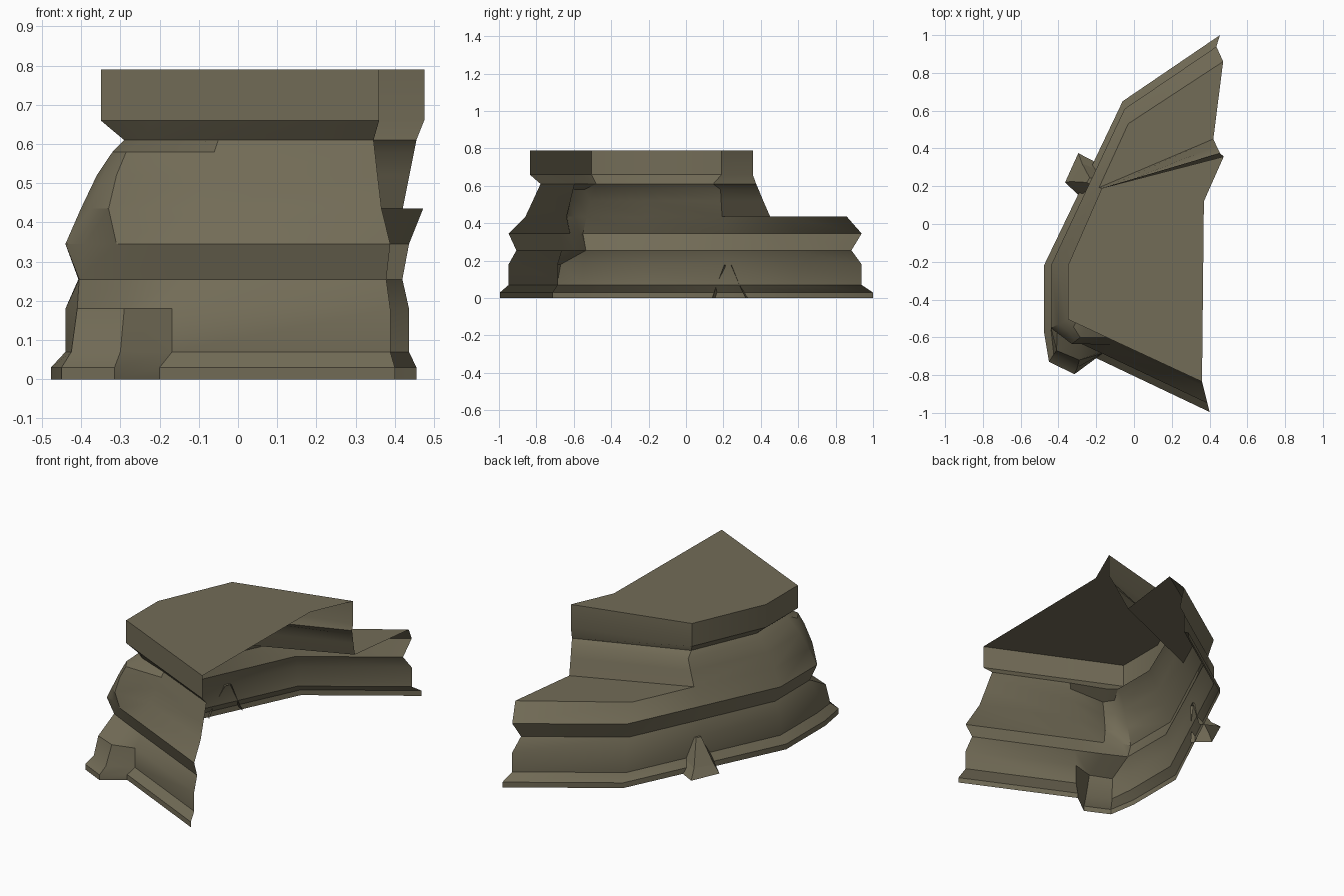
import bpy, bmesh
from math import radians
from mathutils import Vector

if "Cube" in bpy.data.objects:
    bpy.data.objects.remove(bpy.data.objects["Cube"])

stone = bpy.data.materials.new("stone")
stone.diffuse_color = (0.17, 0.15, 0.095, 1)
stone.use_nodes = True
stone.node_tree.nodes["Principled BSDF"].inputs["Base Color"].default_value = stone.diffuse_color


def make(name, polys, smooth=True):
    """Object from a list of polygons given as point lists."""
    bm = bmesh.new()
    for poly in polys:
        bm.faces.new([bm.verts.new(p) for p in poly])
    bmesh.ops.remove_doubles(bm, verts=bm.verts, dist=0.004)
    bmesh.ops.dissolve_degenerate(bm, edges=bm.edges, dist=0.001)
    mesh = bpy.data.meshes.new(name)
    bm.to_mesh(mesh)
    bm.free()
    mesh.materials.append(stone)
    obj = bpy.data.objects.new(name, mesh)
    bpy.context.collection.objects.link(obj)
    if smooth:
        bpy.ops.object.select_all(action='DESELECT')
        obj.select_set(True)
        bpy.context.view_layer.objects.active = obj
        bpy.ops.object.shade_smooth_by_angle(angle=radians(32))
    return obj


def skin(cols):
    """Quads between neighbouring vertical columns, facing outward."""
    out = []
    for a, b in zip(cols, cols[1:]):
        for i in range(min(len(a), len(b)) - 1):
            out.append([b[i], a[i], a[i + 1], b[i + 1]])
    return out


# Moulding profile: heights and how far each row moves from base plan to cap plan
Z = [0, .03, .07, .18, .255, .345, .435, .52, .58, .61, .66, .79]
T = [0, 0, .29, .29, .55, .29, .85, 1.1, 1.27, 1.36, 1, 1]
T_BULGE = T[:6] + [.6, .92, 1.24, 1.47, 1, 1]


def column(base, cap, prof=T, rows=12):
    b, c = Vector(base), Vector(cap)
    return [(*b.lerp(b + (c - b) * t, 1), z) for t, z in zip(prof[:rows], Z)]


def given(pts):
    return [(x, y, z) for (x, y), z in zip(pts, Z)]


front_end = column((.4, -.995), (.36, -.835))
front_mid = column((-.2, -.71), (-.09, -.626))
# Corner buttress columns, stepping back into the wall above
butt_a = given([(-.315, -.795), (-.315, -.795), (-.30, -.76), (-.29, -.72),
                (-.285, -.595), (-.31, -.62), (-.33, -.635), (-.31, -.62),
                (-.285, -.6), (-.24, -.52), (-.22, -.565), (-.22, -.565)])
butt_b = given([(-.45, -.73), (-.45, -.73), (-.425, -.69), (-.41, -.67),
                (-.405, -.535), (-.39, -.565), (-.375, -.6), (-.345, -.57),
                (-.32, -.545), (-.29, -.48), (-.35, -.505), (-.35, -.505)])
left_a = column((-.477, -.57), (-.35, -.505), T_BULGE)
left_b = column((-.477, -.22), (-.35, -.22), T_BULGE)
turn = column((-.27, .21), (-.17, .19))
turn[9] = (-.135, .145, .61)
back_mid = column((-.06, .65), (-.025, .51), rows=7)
back_end = column((.455, 1.0), (.39, .79), rows=7)
back_end[6] = (.472, .86, .435)

# Upper back wall columns above the ledge
upper_end = [(.42, .45, .435), (.437, .413, .52), (.449, .388, .58),
             (.455, .375, .61), (.475, .357, .66), (.475, .357, .79)]

main = [front_end, front_mid, butt_a, butt_b, left_a, left_b, turn]
make("moulded_wall", skin(main + [back_mid, back_end]) + skin([turn[6:], upper_end]))

# Flat roof slab and lower ledge
roof = [c[11] for c in main if c is not butt_b] + [upper_end[-1], (.37, .12, .79)]
make("roof", [roof[::-1]], False)
make("ledge", [[turn[6], upper_end[0], back_end[6], back_mid[6]]], False)

# Small tapered spur on the back left wall
spur = [
    [(-.28, .14, 0), (-.27, .16, .06), (-.225, .205, .178)],
    [(-.365, .22, 0), (-.335, .225, .045), (-.25, .22, .178)],
    [(-.295, .375, 0), (-.275, .32, .045), (-.235, .245, .178)],
    [(-.19, .32, 0), (-.2, .29, .06), (-.21, .24, .178)],
]
make("wall_spur", skin(spur) + [[c[-1] for c in spur][::-1]], False)
